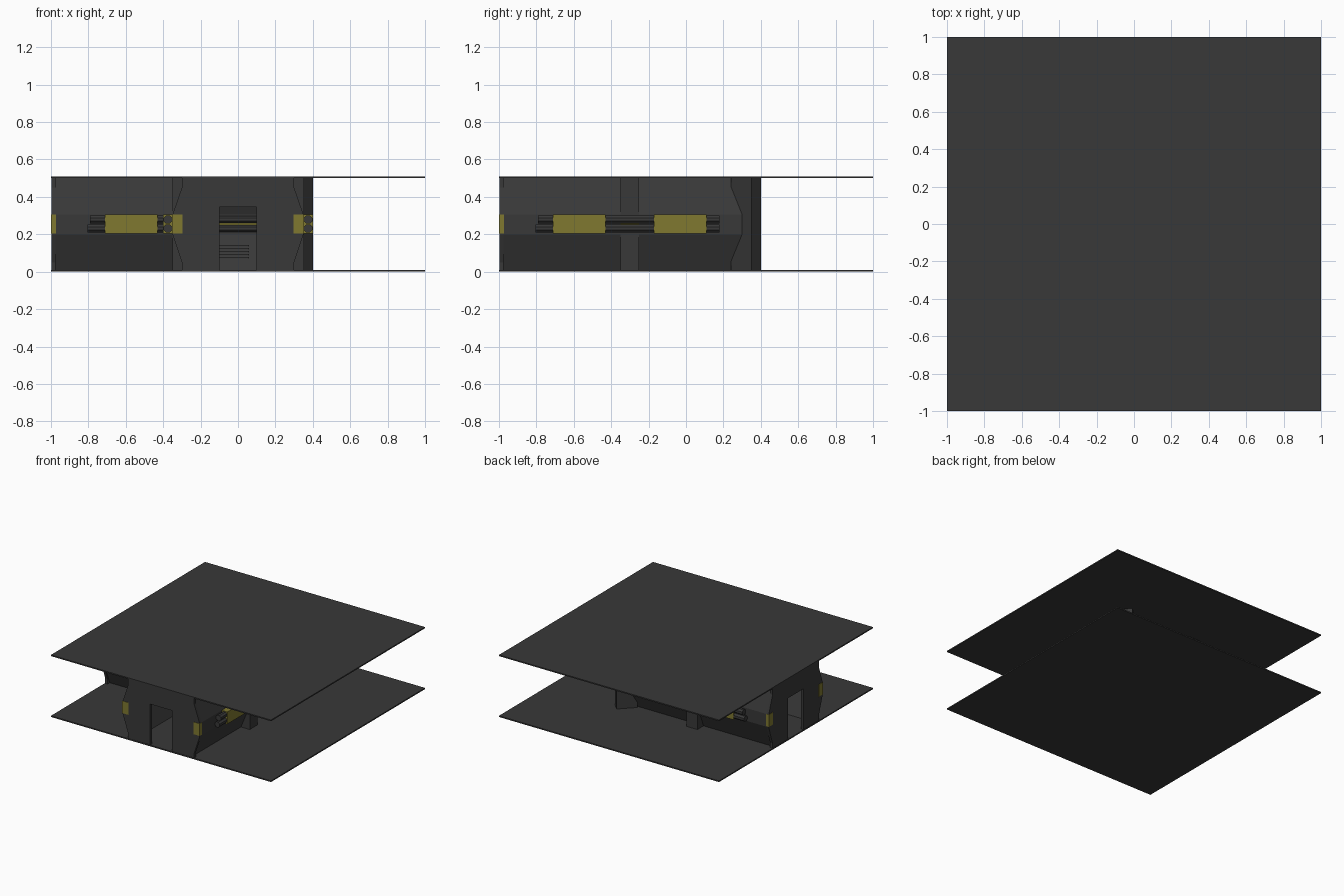
import bpy, bmesh, math

if "Cube" in bpy.data.objects:
    bpy.data.objects.remove(bpy.data.objects["Cube"])


def material(name, rgb):
    m = bpy.data.materials.new(name)
    m.diffuse_color = (*rgb, 1)
    m.use_nodes = True
    m.node_tree.nodes["Principled BSDF"].inputs["Base Color"].default_value = m.diffuse_color
    return m


DARK = material("charcoal", (0.04, 0.04, 0.04))
YELLOW = material("dull yellow", (0.215, 0.19, 0.03))


def sweep(name, sections, mat, closed=False):
    """Skin matching closed cross-sections, with end caps."""
    bm = bmesh.new()
    rings = [[bm.verts.new(p) for p in s] for s in sections]
    n = len(rings[0])
    for a, b in zip(rings, rings[1:]):
        for i in range(n):
            j = (i + 1) % n
            bm.faces.new((a[i], a[j], b[j], b[i]))
    bm.faces.new(rings[0])
    bm.faces.new(rings[-1])
    bmesh.ops.recalc_face_normals(bm, faces=bm.faces)
    me = bpy.data.meshes.new(name)
    bm.to_mesh(me)
    bm.free()
    me.materials.append(mat)
    ob = bpy.data.objects.new(name, me)
    bpy.context.collection.objects.link(ob)
    return ob


def both_legs(name, profile, a, b, mat=DARK):
    """Extrude an (across, z) profile along the front leg, and again along the left leg."""
    sweep("front_" + name, [[(u, v, z) for u, z in profile] for v in (a, b)], mat)
    sweep("left_" + name, [[(v, u, z) for u, z in profile] for v in (a, b)], mat)


def rect(u0, u1, z0, z1):
    return [(u0, z0), (u1, z0), (u1, z1), (u0, z1)]


def octagon(u, z, r):
    return [(u + r * math.cos(math.pi * (k + .5) / 4),
             z + r * math.sin(math.pi * (k + .5) / 4)) for k in range(8)]


def slab(name, pts, z0, z1):
    sweep(name, [[(x, y, z) for x, y in pts] for z in (z0, z1)], DARK)


# floor and ceiling
square = [(-1, -1), (1, -1), (1, 1), (-1, 1)]
slab("floor", square, 0, 0.01)
slab("ceiling", square, 0.5, 0.51)

# bulging corridor walls, mitred at the bend
outside = [(0.27, 0.005), (0.35, 0.2), (0.35, 0.305), (0.27, 0.505)]
wall = outside + [(u - 0.02, z) for u, z in reversed(outside)]
for name, s in (("outer_wall", 1), ("inner_wall", -1)):
    sweep(name, [[(-0.99, s * u, z) for u, z in wall],
                 [(s * u, s * u, z) for u, z in wall],
                 [(s * u, -0.99, z) for u, z in wall]], DARK)

# corner posts: diagonal outside the bend, square inside it
slab("outer_corner_post", [(0.4, 0.35), (0.35, 0.4), (0.24, 0.29), (0.29, 0.24)], 0.005, 0.505)
slab("inner_corner_post", [(-0.35, -0.35), (-0.25, -0.35), (-0.25, -0.25), (-0.35, -0.25)], 0.005, 0.505)

# straight outer pillars
both_legs("pillar", rect(0.25, 0.352, 0.005, 0.505), -0.35, -0.25)
both_legs("pillar_strip", rect(0.35, 0.355, 0.251, 0.261), -0.35, -0.25, YELLOW)

# end panels with doorway and yellow side markers
side = [(0.1, 0.005), (0.3, 0.005), (0.3, 0.05), (0.35, 0.2), (0.35, 0.305), (0.3, 0.45), (0.3, 0.505)]
door = [(0.1, 0.345)] + side + [(-u, z) for u, z in reversed(side)] + [(-0.1, 0.345)]
both_legs("door_panel", door, -0.997, -0.975)
for s in (-1, 1):
    both_legs("door_marker", rect(s * 0.297, s * 0.352, 0.205, 0.305), -1, -0.972, YELLOW)

# pipes with yellow sleeves, on the outside of all walls
for z, start in ((0.231, -0.805), (0.279, -0.79)):
    both_legs("outer_pipe", octagon(0.375, z, 0.024), start, 0.18)
    both_legs("inner_pipe", octagon(-0.375, z, 0.024), start, -0.385)
    # pipes on the corridor side of the outer wall
    both_legs("corridor_pipe", octagon(0.312, z, 0.021), start, 0.18)
for a, b in ((-0.71, -0.43), (-0.17, 0.11)):
    both_legs("outer_sleeve", rect(0.35, 0.4, 0.205, 0.305), a, b, YELLOW)
    both_legs("corridor_strip", rect(0.315, 0.332, 0.249, 0.261), a, b, YELLOW)
both_legs("inner_sleeve", rect(-0.4, -0.35, 0.205, 0.305), -0.71, -0.43, YELLOW)

# vent slats low on the corridor side
for k in range(5):
    z = 0.07 + 0.016 * k
    u = 0.25 + 0.41 * z
    both_legs("vent_slat", rect(u - 0.01, u + 0.01, z, z + 0.008), -0.12, 0.06)
